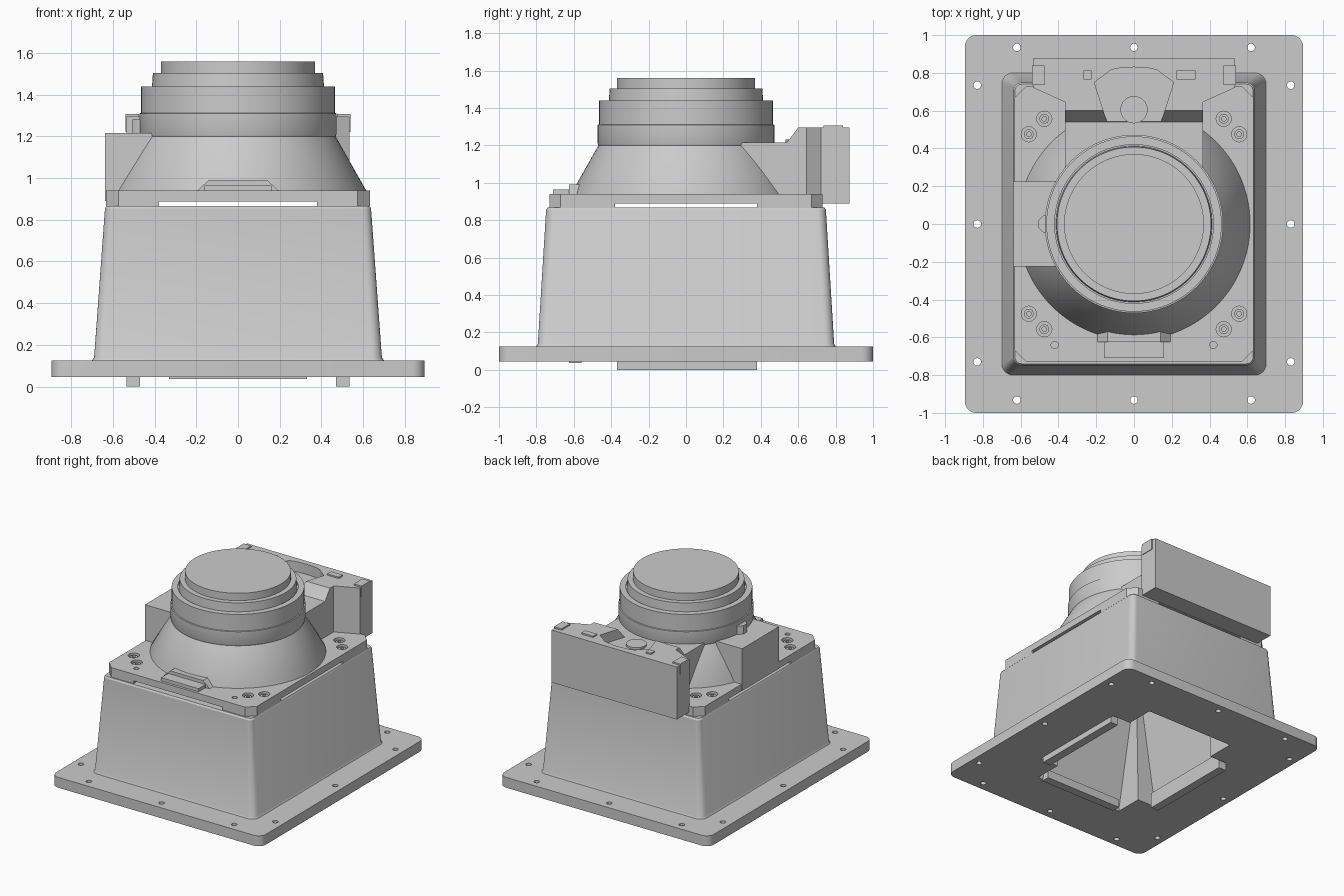
import bpy, bmesh
from math import sin, cos, pi, radians

if "Cube" in bpy.data.objects:
    bpy.data.objects.remove(bpy.data.objects["Cube"])


def loft(name, rings, angle=30):
    """Skin a list of equal-length point rings and cap both ends."""
    bm = bmesh.new()
    vs = [[bm.verts.new(p) for p in r] for r in rings]
    n = len(rings[0])
    for a, b in zip(vs, vs[1:]):
        for i in range(n):
            j = (i + 1) % n
            bm.faces.new((a[i], a[j], b[j], b[i]))
    bm.faces.new(vs[0][::-1])
    bm.faces.new(vs[-1])
    bmesh.ops.recalc_face_normals(bm, faces=bm.faces)
    me = bpy.data.meshes.new(name)
    bm.to_mesh(me)
    bm.free()
    ob = bpy.data.objects.new(name, me)
    bpy.context.collection.objects.link(ob)
    smooth(ob, angle)
    return ob


def smooth(ob, angle=30):
    bpy.ops.object.select_all(action='DESELECT')
    ob.select_set(True)
    bpy.context.view_layer.objects.active = ob
    bpy.ops.object.shade_smooth_by_angle(angle=radians(angle))


def prism(name, pts, z0, z1):
    return loft(name, [[(x, y, z) for x, y in pts] for z in (z0, z1)])


def box(name, x0, x1, y0, y1, z0, z1):
    return prism(name, [(x0, y0), (x1, y0), (x1, y1), (x0, y1)], z0, z1)


def rounded(hx, hy, r, seg=6):
    pts = []
    for k, (sx, sy) in enumerate([(1, 1), (-1, 1), (-1, -1), (1, -1)]):
        for i in range(seg + 1):
            a = (k + i / seg) * pi / 2
            pts.append((sx * (hx - r) + r * cos(a), sy * (hy - r) + r * sin(a)))
    return pts


def lathe(name, profile, x=0, y=0, seg=96):
    return loft(name, [[(x + r * cos(2 * pi * i / seg), y + r * sin(2 * pi * i / seg), z)
                        for i in range(seg)] for r, z in profile])


def join(obs):
    bpy.ops.object.select_all(action='DESELECT')
    for o in obs:
        o.select_set(True)
    bpy.context.view_layer.objects.active = obs[0]
    bpy.ops.object.join()
    return obs[0]


def cut(targets, cutter):
    for ob in targets:
        m = ob.modifiers.new("cut", 'BOOLEAN')
        m.operation, m.solver, m.object = 'DIFFERENCE', 'EXACT', cutter
        dg = bpy.context.evaluated_depsgraph_get()
        me = bpy.data.meshes.new_from_object(ob.evaluated_get(dg))
        ob.modifiers.clear()
        ob.data = me
        smooth(ob)
    bpy.data.objects.remove(cutter)


# Mounting plate and tapered box
plate = prism("base_plate", rounded(.895, 1, .06), .045, .125)
levels = [(.125, .7, .8, .06), (.14, .69, .792, .05), (.855, .638, .748, .04), (.867, .63, .74, .035)]
body = loft("tapered_body", [[(x, y, z) for x, y in rounded(hx, hy, r)] for z, hx, hy, r in levels])


# Cross-shaped funnel opening underneath
def cross(a, b, c, d, z):
    q = [(a, d), (b, d), (b, c)]
    p = q + [(-x, y) for x, y in q[::-1]]
    return [(x, y, z) for x, y in p + [(-x, -y) for x, y in p]]


cut([plate, body], loft("funnel_cutter", [cross(.54, .375, .63, .4, -.02), cross(.42, .37, .46, .41, .82)]))

# Plate screw holes
spots = [(sx * .83, y) for sx in (-1, 1) for y in (-.73, 0, .735)]
spots += [(x, y) for x in (-.62, 0, .62) for y in (-.932, .935)]
cut([plate], join([lathe("hole_cutter", [(.02, 0), (.02, .2)], x, y, 20) for x, y in spots]))

# Ribs hanging below the opening
for s, side in ((-1, "left"), (1, "right")):
    box(side + "_rib", *sorted((s * .47, s * .535)), -.37, .38, 0, .12)
box("front_rib", -.33, .33, -.625, -.56, .036, .1)

# Flange on four corner pads
c = .06
hx, hy = .632, .73
flange = prism("lens_flange", [(hx - c, -hy), (hx, c - hy), (hx, hy - c), (hx - c, hy),
                               (c - hx, hy), (-hx, hy - c), (-hx, c - hy), (c - hx, -hy)], .865, .94)
cut([flange], box("gap_cutter", -.38, .38, -1, 1, .8, .888))
cut([flange], box("gap_cutter", -1, 1, -.38, .38, .8, .888))
screws = [(sx * x, sy * y) for sx in (-1, 1) for sy in (-1, 1) for x, y in ((.475, .557), (.557, .475))]
bores = [lathe("bore_cutter", [(.04, .91), (.04, 1)], x, y, 24) for x, y in screws]
bores += [lathe("pin_cutter", [(.019, .91), (.019, 1)], x, -.64, 20) for x in (-.42, .42)]
cut([flange], join(bores))
for i, (x, y) in enumerate(screws):
    lathe("flange_screw_%d" % (i + 1), [(.026, .9), (.026, .93), (.012, .93), (.012, .918)], x, y, 24)

# Lens barrel: cone, cylinder and stepped rings
lathe("lens_barrel", [(.615, .935), (.615, .94), (.468, 1.2), (.472, 1.21), (.472, 1.31), (.464, 1.312),
                      (.464, 1.44), (.42, 1.44), (.42, 1.43), (.413, 1.43), (.408, 1.503),
                      (.37, 1.503), (.37, 1.56)])

# Front latch
loft("front_latch", [[(-.2, y, .935), (.2, y, .935), (.14, y, .99), (-.14, y, .99)] for y in (-.625, -.52)])
box("latch_step", -.16, .16, -.71, -.62, .935, .965)

# Left drive block and its index tab
box("left_block", -.637, -.3, -.225, .225, .89, 1.215)
prism("index_tab", [(-.44, -.06), (-.44, .06), (-.48, .045), (-.505, .02), (-.505, -.02), (-.48, -.045)], 1.2, 1.28)

# Rear neck with sloped step, and the wide rear housing
neck = loft("rear_neck", [[(x, .2, .9), (x, .2, 1.215), (x, .54, 1.215), (x, .6, 1.295), (x, .6, .9)]
                          for x in (-.365, .365)])
housing = prism("rear_housing", [(-.365, .6), (.365, .6), (.365, .645), (.535, .722), (.535, .875),
                                 (-.535, .875), (-.535, .722), (-.365, .645)], .89, 1.295)
arc = [(.14 * cos(pi * t), .80 + .03 * sin(pi * t)) for t in [i / 12 for i in range(13)]]
fan = [(-.13, .5), (.13, .5), (.21, .75)] + arc + [(-.21, .75)]
cut([neck, housing], prism("fan_cutter", fan, 1.217, 1.4))
lathe("rear_button", [(.072, 1.2), (.072, 1.232)], 0, .605, 48)
for name, x0, x1, y0, y1 in [("left_tab", -.54, -.475, .735, .84), ("right_tab", .475, .54, .735, .84),
                             ("small_plug", -.268, -.225, .765, .812), ("wide_plug", .225, .325, .765, .812)]:
    box(name, x0, x1, y0, y1, 1.22, 1.306)
